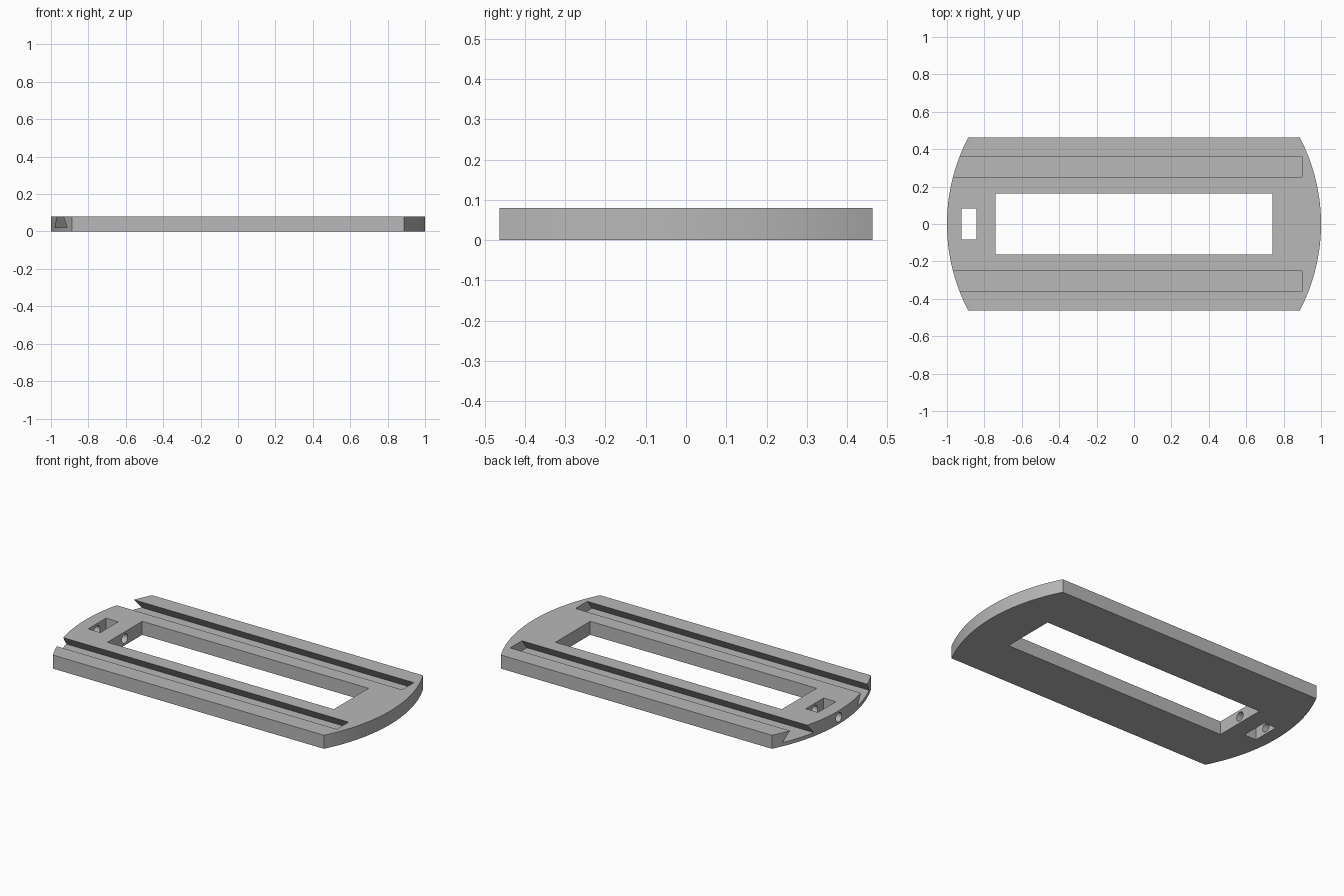
import bpy, bmesh, math
from mathutils import Vector

cube = bpy.data.objects.get("Cube")
if cube:
    bpy.data.objects.remove(cube, do_unlink=True)

HEIGHT = 0.08
HALF_WIDTH = 0.463

grey = bpy.data.materials.new("plain grey")
grey.use_nodes = True
colour = (0.48, 0.48, 0.48, 1)
grey.diffuse_color = colour
grey.node_tree.nodes["Principled BSDF"].inputs["Base Color"].default_value = colour


def prism(name, outline, direction):
    """Extrude a closed outline along a direction into a solid object."""
    bm = bmesh.new()
    face = bm.faces.new([bm.verts.new(p) for p in outline])
    grown = bmesh.ops.extrude_face_region(bm, geom=[face], use_keep_orig=True)
    moved = [v for v in grown["geom"] if isinstance(v, bmesh.types.BMVert)]
    bmesh.ops.translate(bm, verts=moved, vec=Vector(direction))
    bmesh.ops.recalc_face_normals(bm, faces=bm.faces)
    mesh = bpy.data.meshes.new(name)
    bm.to_mesh(mesh)
    bm.free()
    mesh.materials.append(grey)
    obj = bpy.data.objects.new(name, mesh)
    bpy.context.collection.objects.link(obj)
    return obj


def box_outline(x0, x1, half_y):
    return [(x0, -half_y, -0.05), (x1, -half_y, -0.05),
            (x1, half_y, -0.05), (x0, half_y, -0.05)]


# Plate: a unit disc trimmed to straight long sides
sweep = math.asin(HALF_WIDTH)
steps = 48
arc = [-sweep + 2 * sweep * i / steps for i in range(steps + 1)]
outline = [(math.cos(a), math.sin(a), 0) for a in arc]
outline += [(-x, -y, 0) for x, y, z in outline]
plate = prism("base_plate", outline, (0, 0, HEIGHT))

# Main window and small end pocket, both cut right through
cutters = [
    prism("window_cutter", box_outline(-0.74, 0.74, 0.162), (0, 0, 0.2)),
    prism("pocket_cutter", box_outline(-0.922, -0.842, 0.083), (0, 0, 0.2)),
]

# Dovetail slots, open at the right end and closed near the left end
half_profile = [(0.1, 0.022), (0.055, HEIGHT), (0.055, 0.12)]
profile = half_profile + [(-y, z) for y, z in reversed(half_profile)]
for side, centre in (("front", -0.305), ("back", 0.305)):
    points = [(-1.1, centre + y, z) for y, z in profile]
    cutters.append(prism(side + "_slot_cutter", points, (1.998, 0, 0)))

# Round bore from the right end through the pocket into the window
circle = [2 * math.pi * i / 32 for i in range(32)]
bore = [(-1.1, 0.027 * math.cos(a), HEIGHT / 2 + 0.027 * math.sin(a)) for a in circle]
cutters.append(prism("bore_cutter", bore, (0.5, 0, 0)))

# Cut the plate, then drop the cutters
bpy.context.view_layer.objects.active = plate
for cutter in cutters:
    cut = plate.modifiers.new(cutter.name, "BOOLEAN")
    cut.operation = "DIFFERENCE"
    cut.solver = "EXACT"
    cut.object = cutter
    bpy.ops.object.modifier_apply(modifier=cut.name)
    bpy.data.objects.remove(cutter, do_unlink=True)

# Smooth the round ends and bore, keep the machined edges sharp
bpy.ops.object.select_all(action="DESELECT")
plate.select_set(True)
bpy.ops.object.shade_smooth_by_angle(angle=math.radians(25))
